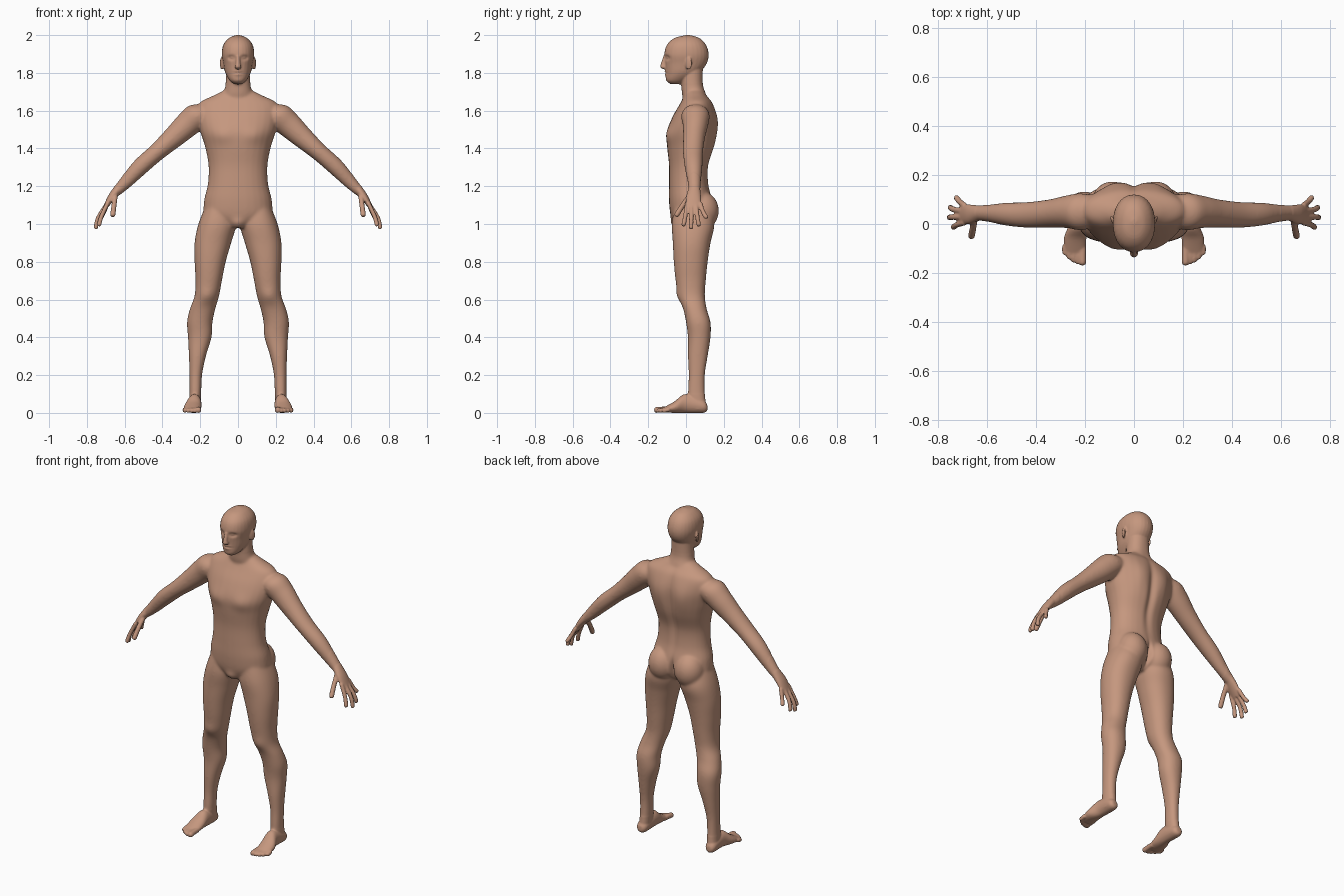
import bpy, bmesh, math
from mathutils import Vector, Matrix

cube = bpy.data.objects.get("Cube")
if cube:
    bpy.data.objects.remove(cube)

# All part sizes below are in hundredths of a unit
UNIT = .01
SIDES = 28
STEPS = 5
AXIS_X, AXIS_Y, AXIS_Z = Matrix.Identity(3)
bm = bmesh.new()


def spline(before, start, end, after, t):
    """Smooth step between the rows start and end."""
    return [q + t / 2 * (r - p + t * (2 * p - 5 * q + 4 * r - s + t * (3 * (q - r) + s - p)))
            for p, q, r, s in zip(before, start, end, after)]


def loft(rows, side=AXIS_X, normal=None, mirror=False, square=1):
    """Closed tube through rows of (x, y, z, radius along side, other radius)."""
    normal = normal or (Vector(rows[-1][:3]) - Vector(rows[0][:3])).normalized()
    side = (side - normal * side.dot(normal)).normalized()
    other = normal.cross(side)
    final = len(rows) - 1
    dense = []
    for i in range(final):
        four = rows[max(i - 1, 0)], rows[i], rows[i + 1], rows[min(i + 2, final)]
        dense += [spline(*four, step / STEPS) for step in range(STEPS)]
    dense.append(rows[-1])
    for flip in ((1, -1) if mirror else (1,)):
        rings = []
        for *centre, side_radius, other_radius in dense:
            ring = []
            for k in range(SIDES):
                angle = math.tau * k / SIDES
                c, s = math.cos(angle), math.sin(angle)
                c = math.copysign(abs(c) ** square, c)
                s = math.copysign(abs(s) ** square, s)
                point = Vector(centre) + side * c * side_radius + other * s * other_radius
                point.x *= flip
                ring.append(bm.verts.new(point * UNIT))
            rings.append(ring)
        for low, high in zip(rings, rings[1:]):
            for k in range(SIDES):
                following = (k + 1) % SIDES
                bm.faces.new((low[k], low[following], high[following], high[k]))
        bm.faces.new(reversed(rings[0]))
        bm.faces.new(rings[-1])


def stack(rows, mirror=False):
    """Level sections given as (z, inner x, outer x, front y, back y)."""
    loft([((inner + outer) / 2, (front + back) / 2, z, (outer - inner) / 2, (back - front) / 2)
          for z, inner, outer, front, back in rows],
         normal=AXIS_Z, mirror=mirror, square=.92)


def centred_stack(rows):
    """Level sections given as (z, half width, front y, back y)."""
    stack([(z, -half, half, front, back) for z, half, front, back in rows])


def digit(points, radius, side=AXIS_Y):
    """Pair of round-tipped fingers or toes through points."""
    last = Vector(points[-1])
    rows = [(*point, radius, radius) for point in points]
    tip = last + (last - Vector(points[-2])).normalized() * radius * .6
    rows.append((*tip, radius * .4, radius * .4))
    loft(rows, side=side, mirror=True)


def ball_pair(centre, radii, turn=0):
    for flip in (1, -1):
        place = (Matrix.Scale(UNIT, 4)
                 @ Matrix.Translation((centre[0] * flip, *centre[1:]))
                 @ Matrix.Rotation(turn * flip, 4, "Z") @ Matrix.Diagonal((*radii, 1)))
        bmesh.ops.create_uvsphere(bm, u_segments=SIDES, v_segments=SIDES // 2,
                                  radius=1, matrix=place)


# Torso
centred_stack([
    (98, 5, -5, 8), (104, 17, -8, 14), (112, 18, -9, 14), (121, 16, -9, 12),
    (131, 15.6, -9, 12), (141, 17.5, -10, 15), (149, 20, -10, 16),
    (157, 21.5, -7, 16), (164, 20.5, -3, 14), (168, 13, -1, 11), (171, 7, 0, 9)])

# Neck and head
centred_stack([(162, 9, 0, 12), (168, 8, -2, 11), (174, 6.6, -2.5, 9), (184, 6, -3, 9)])
centred_stack([
    (174, 2, -8, -3), (176, 4.4, -10.5, 1), (180, 6.7, -10.6, 7), (185, 7.8, -11, 11),
    (190, 8.6, -11.5, 12), (195, 7.7, -10, 10.5), (198.5, 4.7, -6, 7), (200, 1, 0, 2)])

# Nose and ears
loft([(0, -11, 189, 1, 1), (0, -12, 185, 1.2, 1.3),
      (0, -12, 183, 1.7, 1.6), (0, -11, 182, 1, 1)], normal=AXIS_Z)
ball_pair((8.6, 1.4, 185), (.7, 2, 3.4), turn=-.4)

# Legs and buttocks
stack([
    (110, 3, 17, -6, 12), (100, 1, 21, -7.5, 15), (90, 3.6, 23, -7, 13),
    (80, 6.5, 23, -6.5, 11.5), (70, 8.5, 22.5, -5.5, 10.5), (62, 10, 23, -4, 10),
    (55, 12, 25.5, -1.5, 11), (48, 13.5, 27, 0, 13), (40, 14, 26.5, 1, 13),
    (30, 17, 26, 1, 11.5), (20, 19, 25.7, 1.4, 10), (10, 19.5, 25.7, 1, 10),
    (2, 20, 26, 2, 11)], mirror=True)
ball_pair((8.8, 8.8, 107), (8.5, 8.6, 10))

# Feet and toes
loft([(23, 11.3, 3, 1.5, 1.5), (23, 9, 3.5, 3.2, 3.5), (23, 0, 5, 3.6, 5),
      (24, -6, 3, 4.6, 3), (24, -12, 1.5, 4.2, 1.3)], mirror=True)
for i in range(5):
    size = 1.1 if i else 1.5
    root, end = 21 + 1.6 * i, 21 + 1.8 * i
    reach = i * i / 4 - 16
    digit([(root, -9, 2), (end, reach + 3, 1.8), (end, reach, size)], size, side=AXIS_X)

# Arms
loft([(14, 5.5, 160, 5, 4.5), (21, 5, 157.5, 7.5, 7), (27, 5, 152.5, 6.7, 6.8),
      (34, 4.3, 146, 5.8, 5.8), (43, 3.7, 138, 5.3, 4.7), (52, 4, 130, 4.7, 4.5),
      (60, 4.4, 121.5, 3.4, 3.4), (66, 4.5, 115.5, 2.8, 2)], side=AXIS_Y, mirror=True)

# Hands, fingers and thumbs
loft([(63, 4.5, 119, 3, 2.5), (67, 4, 114, 4, 2), (70.5, 4, 108.5, 4, 1.1)],
     side=AXIS_Y, mirror=True)
for i, (tip_x, tip_z) in enumerate(((73.6, 99.5), (75.3, 98), (74.9, 99.5), (72.4, 103.5))):
    base, tip_y = .6 + 2.3 * i, 4 * i - 1.3
    bend = (tip_x - 1.4, (base + tip_y) / 2, (tip_z + 109) / 2)
    digit([(69, base, 111), bend, (tip_x, tip_y, tip_z)], 1.15)
digit([(65, 2, 115), (65.7, -2, 109.5), (66.3, -5, 104.7)], 1.35)

# Fuse every part into one skin
bmesh.ops.recalc_face_normals(bm, faces=bm.faces)
mesh = bpy.data.meshes.new("body")
bm.to_mesh(mesh)
bm.free()
body = bpy.data.objects.new("body", mesh)
bpy.context.collection.objects.link(body)


def bake_modifiers():
    graph = bpy.context.evaluated_depsgraph_get()
    result = bpy.data.meshes.new_from_object(body.evaluated_get(graph))
    body.modifiers.clear()
    body.data = result


fuse = body.modifiers.new("fuse", "REMESH")
fuse.mode = "VOXEL"
fuse.voxel_size = UNIT / 2
bake_modifiers()

# Blend the joints of trunk and limbs more than the face, hands and feet
trunk = body.vertex_groups.new(name="trunk")
trunk.add([v.index for v in body.data.vertices
           if abs(v.co.x) < .6 and .1 < v.co.z < 1.74], 1, "REPLACE")
for name, count, group in (("soften", 3, ""), ("blend", 30, trunk.name)):
    relax = body.modifiers.new(name, "SMOOTH")
    relax.factor = .5
    relax.iterations = count
    relax.vertex_group = group
bake_modifiers()


def press(centre, reach, push):
    """Move the skin softly around a point, on both sides of the body."""
    for flip in ((1, -1) if centre[0] else (1,)):
        for v in body.data.vertices:
            local = Vector((v.co.x * flip, v.co.y, v.co.z)) / UNIT - Vector(centre)
            distance = sum((part / size) ** 2 for part, size in zip(local, reach))
            if distance < 6:
                v.co.y += push * UNIT * math.exp(-distance)


# Eye sockets, eyelids, lips and the line between them
press((3.5, -10, 188), (2, 3, 1.2), 1.4)
press((3.4, -10, 188), (1.1, 3, .6), -.7)
press((0, -11, 180), (2, 3, 1.6), -.9)
press((0, -11, 180), (2.2, 3, .4), 1)

# Chest, shoulder blades, spine, cleft, groin and knees
press((9, -10, 147), (6, 6, 4.5), -1)
press((8, 16, 152), (5.5, 6, 9), 1.3)
press((0, 15, 142), (2.2, 8, 20), -1.5)
press((0, 15, 105), (1.2, 6, 6), -3)
press((0, -6, 100), (3.5, 5, 3), -1.5)
press((16.5, -4, 62), (4, 4, 4), -.8)

# Flat soles
for v in body.data.vertices:
    v.co.z = max(v.co.z, 0)

# Skin colour and smooth shading
skin = bpy.data.materials.new("skin tan")
skin.use_nodes = True
tone = (.56, .31, .21, 1)
skin.diffuse_color = tone
skin.node_tree.nodes["Principled BSDF"].inputs["Base Color"].default_value = tone
body.data.materials.clear()
body.data.materials.append(skin)
for face in body.data.polygons:
    face.use_smooth = True
    face.material_index = 0
